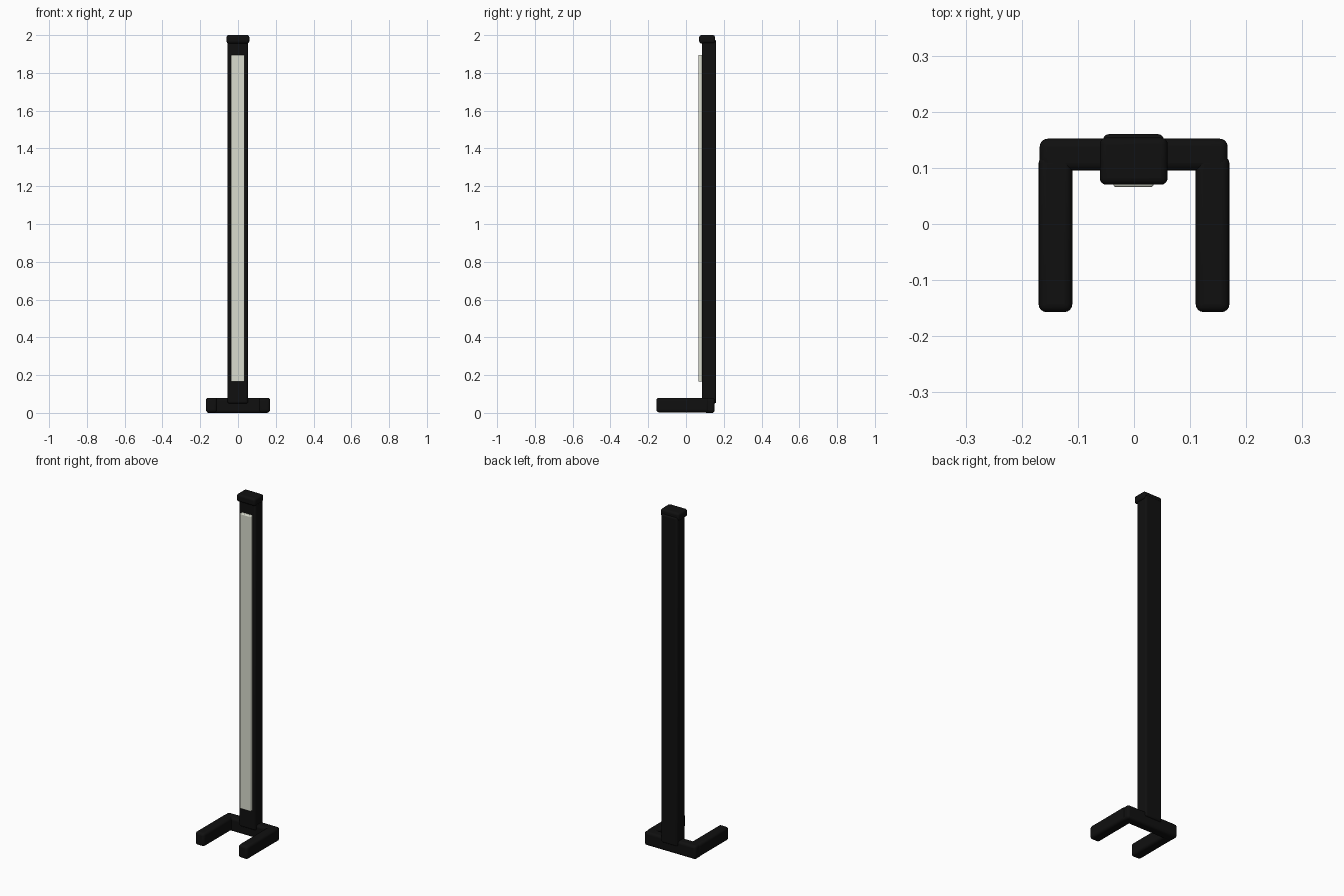
import bpy

old = bpy.data.objects.get("Cube")
if old:
    bpy.data.objects.remove(old, do_unlink=True)


def material(name, color):
    mat = bpy.data.materials.new(name)
    mat.use_nodes = True
    mat.diffuse_color = color
    mat.node_tree.nodes["Principled BSDF"].inputs["Base Color"].default_value = color
    return mat


black = material("matte black", (0.005, 0.005, 0.005, 1))
ivory = material("ivory light panel", (0.70, 0.72, 0.62, 1))


def rounded_box(name, x, y, z, radius, mat):
    """Box between (low, high) pairs, with rounded edges."""
    spans = (x, y, z)
    bpy.ops.mesh.primitive_cube_add(size=1, location=[(a + b) / 2 for a, b in spans])
    obj = bpy.context.object
    obj.name = name
    obj.scale = [b - a for a, b in spans]
    bpy.ops.object.transform_apply(location=False, rotation=False, scale=True)
    obj.data.materials.append(mat)
    bevel = obj.modifiers.new("rounded edges", 'BEVEL')
    bevel.width = radius
    bevel.segments = 4
    bpy.ops.object.shade_smooth_by_angle()
    return obj


# Upright column, its top cap and the light panel on its front
rounded_box("column", (-0.055, 0.053), (0.085, 0.16), (0.05, 1.975), 0.01, black)
rounded_box("top_cap", (-0.061, 0.06), (0.07, 0.154), (1.956, 2.0), 0.012, black)
rounded_box("light_panel", (-0.037, 0.035), (0.066, 0.1), (0.165, 1.895), 0.005, ivory)

# U-shaped base
rounded_box("base_crossbar", (-0.168, 0.167), (0.095, 0.152), (0, 0.08), 0.014, black)
for side, x in (("left", 0.14), ("right", -0.14)):
    rounded_box(side + "_foot", (x - 0.03, x + 0.03), (-0.157, 0.122), (0.003, 0.08), 0.014, black)
